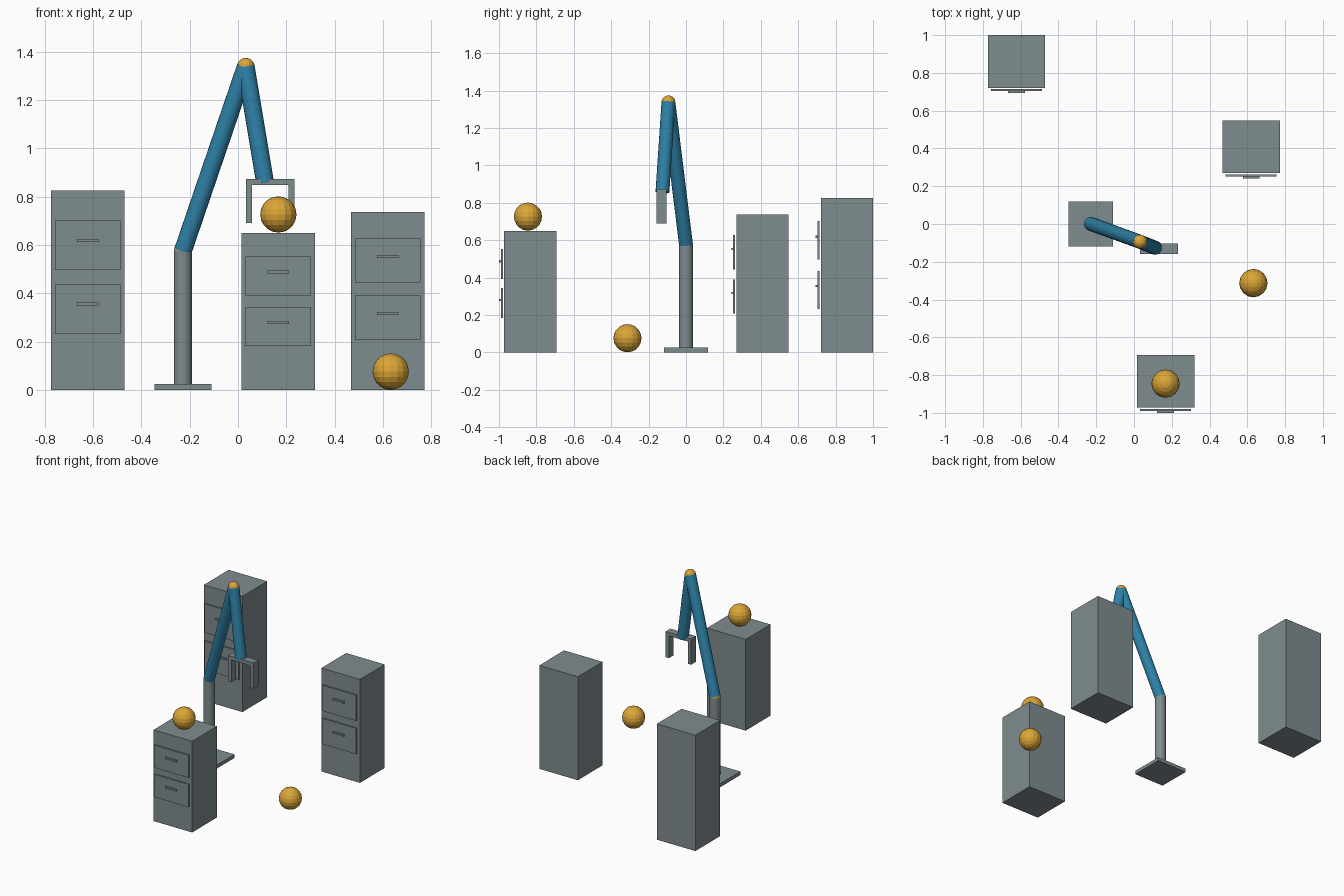
import bpy, bmesh, math
from mathutils import Vector, Matrix

if "Cube" in bpy.data.objects:
    bpy.data.objects.remove(bpy.data.objects["Cube"])


def material(name, srgb):
    m = bpy.data.materials.new(name)
    lin = [((c / 255 + 0.055) / 1.055) ** 2.4 for c in srgb]
    m.diffuse_color = (*lin, 1)
    m.use_nodes = True
    m.node_tree.nodes["Principled BSDF"].inputs["Base Color"].default_value = m.diffuse_color
    return m


GREY = material("steel grey", (127, 140, 143))
BLUE = material("arm blue", (46, 130, 168))
GOLD = material("golden yellow", (219, 166, 55))


def finish(name, bm, mat):
    mesh = bpy.data.meshes.new(name)
    bm.to_mesh(mesh)
    bm.free()
    mesh.materials.append(mat)
    obj = bpy.data.objects.new(name, mesh)
    bpy.context.collection.objects.link(obj)
    return obj


def box(name, lo, hi, mat=GREY):
    lo, hi = Vector(lo), Vector(hi)
    bm = bmesh.new()
    bmesh.ops.create_cube(bm, size=1, matrix=Matrix.Translation((lo + hi) / 2)
                          @ Matrix.Diagonal((*(hi - lo), 1)))
    return finish(name, bm, mat)


def tube(name, a, b, radius, mat):
    a, b = Vector(a), Vector(b)
    d = b - a
    rot = d.to_track_quat('Z', 'Y').to_matrix().to_4x4()
    bm = bmesh.new()
    bmesh.ops.create_cone(bm, cap_ends=True, segments=20, radius1=radius, radius2=radius,
                          depth=d.length, matrix=Matrix.Translation((a + b) / 2) @ rot)
    return finish(name, bm, mat)


def ball(name, centre, radius, segments=16, rings=10):
    bm = bmesh.new()
    bmesh.ops.create_uvsphere(bm, u_segments=segments, v_segments=rings, radius=radius,
                              matrix=Matrix.Translation(centre))
    return finish(name, bm, GOLD)


# Filing cabinets: body, two drawer fronts and their handles
def cabinet(label, x, front, h):
    box(label + "_cabinet_body", (x - 0.152, front, 0), (x + 0.152, front + 0.279, h))
    for row, mid, grip in (("lower", 0.405, 0.43), ("upper", 0.726, 0.75)):
        box(f"{label}_{row}_drawer", (x - 0.135, front - 0.018, (mid - 0.124) * h),
            (x + 0.135, front - 0.007, (mid + 0.124) * h))
        box(f"{label}_{row}_handle", (x - 0.044, front - 0.028, grip * h - 0.006),
            (x + 0.044, front - 0.017, grip * h + 0.006))


cabinet("left", -0.622, 0.721, 0.825)
cabinet("middle", 0.167, -0.972, 0.65)
cabinet("right", 0.62, 0.27, 0.737)

# Loose balls
ball("cabinet_ball", (0.167, -0.845, 0.726), 0.075)
ball("floor_ball", (0.632, -0.313, 0.076), 0.075)

# Robot arm: base, post, two links and two joints
shoulder = (-0.228, 0, 0.575)
elbow = (0.032, -0.094, 1.337)
wrist = (0.112, -0.126, 0.857)
R = 0.037
box("arm_base", (-0.346, -0.118, 0), (-0.11, 0.118, 0.025))
tube("arm_post", (-0.228, 0, 0.025), shoulder, R, GREY)
tube("upper_arm", shoulder, elbow, R, BLUE)
tube("forearm", elbow, wrist, R, BLUE)
ball("shoulder_joint", shoulder, R)
ball("elbow_joint", elbow, R)

# Gripper: crossbar and two fingers
gx, gy = 0.133, -0.131
box("gripper_bar", (gx - 0.1, gy - 0.027, 0.848), (gx + 0.1, gy + 0.027, 0.873))
for side, s in (("left", -1), ("right", 1)):
    cx = gx + s * 0.0875
    box(side + "_gripper_finger", (cx - 0.0125, gy - 0.027, 0.69), (cx + 0.0125, gy + 0.027, 0.848))
